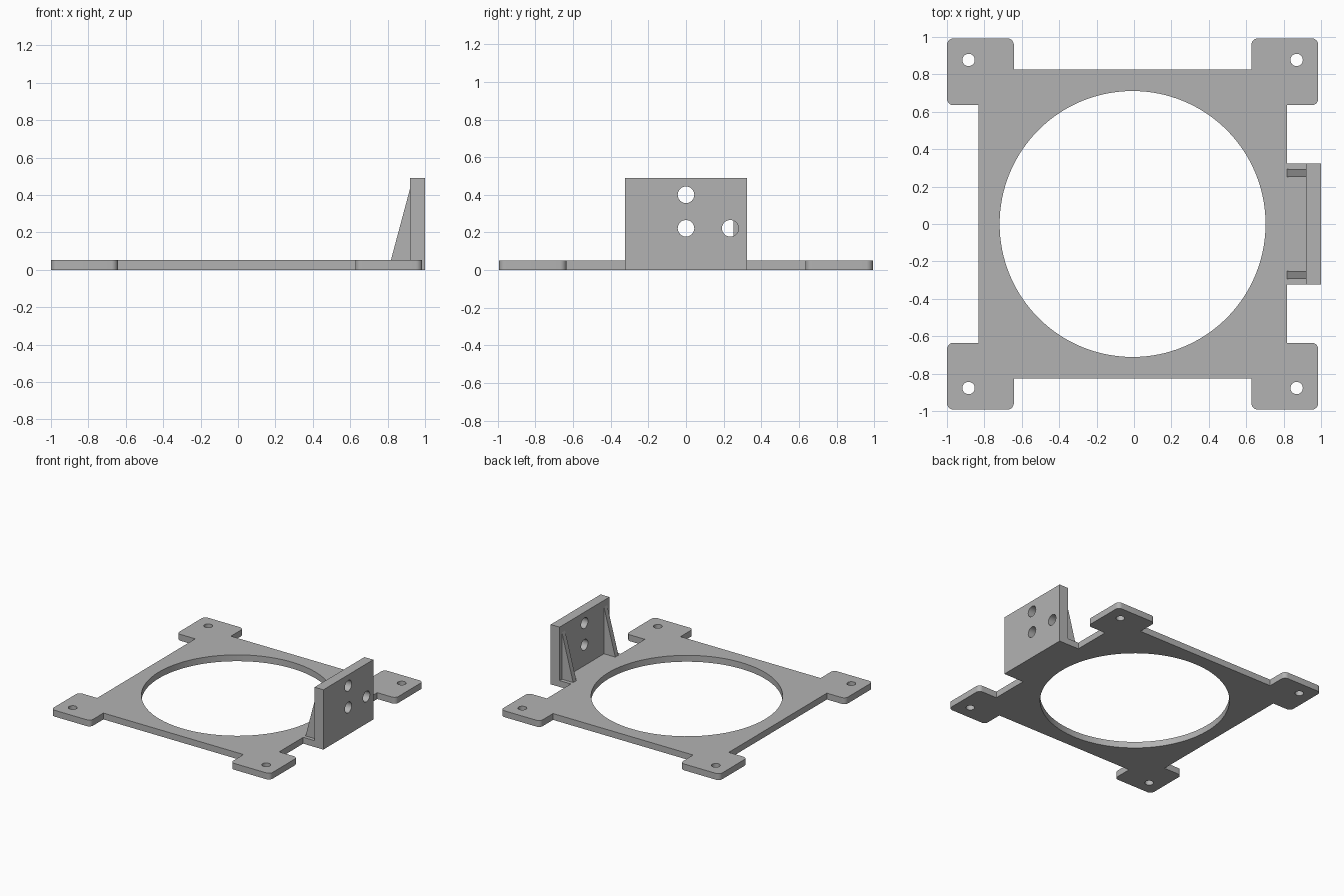
import bpy, bmesh, math
from mathutils import Matrix

if "Cube" in bpy.data.objects:
    bpy.data.objects.remove(bpy.data.objects["Cube"], do_unlink=True)

grey = bpy.data.materials.new("plain grey")
grey.use_nodes = True
COLOUR = (0.45, 0.45, 0.45, 1)
grey.diffuse_color = COLOUR
grey.node_tree.nodes["Principled BSDF"].inputs["Base Color"].default_value = COLOUR


def arc(cx, cy, r, start, end, steps):
    """Points along an arc, angles in degrees."""
    angles = [math.radians(start + (end - start) * k / steps) for k in range(steps + 1)]
    return [(cx + r * math.cos(a), cy + r * math.sin(a)) for a in angles]


def circle(cx, cy, r, steps):
    return arc(cx, cy, r, 0, 360, steps)[:-1]


def cut_plate(name, loops, thickness, matrix):
    """Extrude a flat outline with holes; the first loop is the outer edge."""
    curve = bpy.data.curves.new(name + " profile", 'CURVE')
    curve.dimensions = '2D'
    curve.fill_mode = 'BOTH'
    curve.extrude = thickness / 2
    for loop in loops:
        spline = curve.splines.new('POLY')
        spline.points.add(len(loop) - 1)
        for point, (x, y) in zip(spline.points, loop):
            point.co = (x, y, 0, 1)
        spline.use_cyclic_u = True
    helper = bpy.data.objects.new(name + " helper", curve)
    bpy.context.collection.objects.link(helper)
    bpy.context.view_layer.update()
    graph = bpy.context.evaluated_depsgraph_get()
    mesh = bpy.data.meshes.new_from_object(helper.evaluated_get(graph))
    bpy.data.objects.remove(helper, do_unlink=True)
    bpy.data.curves.remove(curve)

    bm = bmesh.new()
    bm.from_mesh(mesh)
    bmesh.ops.remove_doubles(bm, verts=bm.verts, dist=1e-5)
    bmesh.ops.transform(bm, verts=bm.verts,
                        matrix=matrix @ Matrix.Translation((0, 0, thickness / 2)))
    bmesh.ops.recalc_face_normals(bm, faces=bm.faces)
    bm.to_mesh(mesh)
    bm.free()
    mesh.name = name
    mesh.materials.clear()
    mesh.materials.append(grey)
    obj = bpy.data.objects.new(name, mesh)
    bpy.context.collection.objects.link(obj)
    bpy.ops.object.select_all(action='DESELECT')
    obj.select_set(True)
    bpy.context.view_layer.objects.active = obj
    bpy.ops.object.shade_smooth_by_angle(angle=math.radians(30))
    return obj


# Main dimensions
CX = -0.0075                             # frame centre in x
OUTER, BODY, INNER = 0.9925, 0.825, 0.635  # tab edge, body edge, tab inner edge
R = 0.035                                # tab corner radius
BASE = 0.052                             # frame thickness
WALL_X, WALL_HALF, WALL_TOP = 0.92, 0.323, 0.49

# Frame outline: the bracket foot, then one corner tab turned four times
corner = [(BODY, INNER)]
corner += arc(OUTER - R, INNER + R, R, -90, 0, 8)
corner += arc(OUTER - R, OUTER - R, R, 0, 90, 8)
corner += arc(INNER + R, OUTER - R, R, 90, 180, 8)
corner += [(INNER, BODY)]
foot = WALL_X - CX
outline = [(BODY, -WALL_HALF), (foot, -WALL_HALF), (foot, WALL_HALF), (BODY, WALL_HALF)]
for c, s in ((1, 0), (0, 1), (-1, 0), (0, -1)):
    outline += [(x * c - y * s, x * s + y * c) for x, y in corner]

# Large fan opening and the four screw holes
loops = [outline, circle(0, 0, 0.711, 128)]
loops += [circle(sx * 0.877, sy * 0.877, 0.033, 32) for sx in (-1, 1) for sy in (-1, 1)]
cut_plate("frame", loops, BASE, Matrix.Translation((CX, 0, 0)))

# Upright mounting wall with three holes: profile x -> y, y -> z, depth -> x
upright = Matrix(((0, 0, 1, WALL_X), (1, 0, 0, 0), (0, 1, 0, 0), (0, 0, 0, 1)))
wall = [(-WALL_HALF, 0), (WALL_HALF, 0), (WALL_HALF, WALL_TOP), (-WALL_HALF, WALL_TOP)]
holes = [circle(y, z, 0.044, 40) for y, z in ((0, 0.40), (0, 0.222), (0.235, 0.222))]
cut_plate("mounting_wall", [wall] + holes, 1.0 - WALL_X, upright)

# Triangular gussets bracing the wall: profile x -> x, y -> z, depth -> -y
gusset = [(BODY + CX, BASE), (WALL_X, BASE), (WALL_X, 0.435)]
for name, y in (("left_gusset", 0.293), ("right_gusset", -0.252)):
    side = Matrix(((1, 0, 0, 0), (0, 0, -1, y), (0, 1, 0, 0), (0, 0, 0, 1)))
    cut_plate(name, [gusset], 0.041, side)
